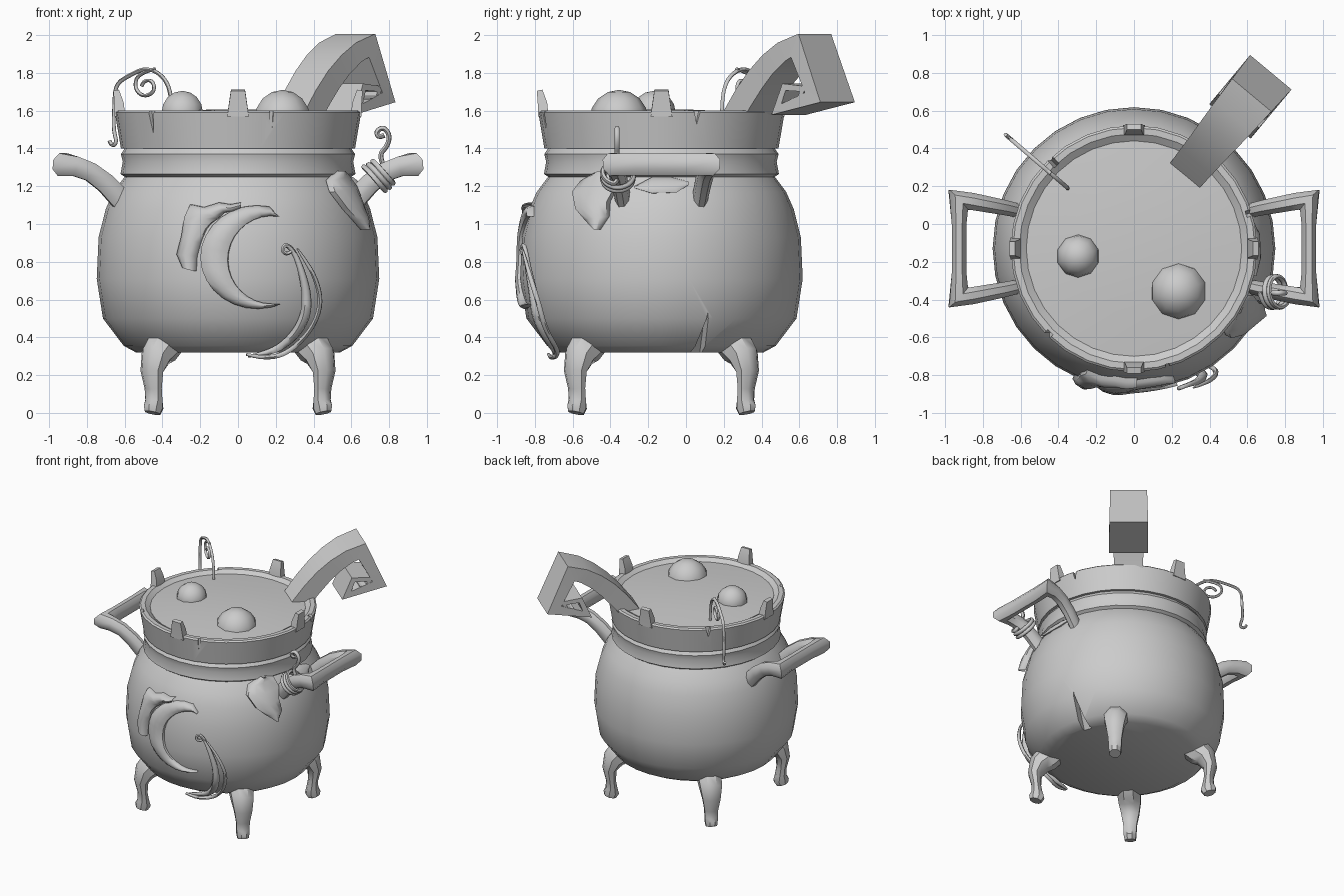
import bpy, bmesh, math
from mathutils import Vector as V

if "Cube" in bpy.data.objects:
    bpy.data.objects.remove(bpy.data.objects["Cube"])

C = V((0, -0.13, 0))  # cauldron axis
BODY = [(.54, .32), (.605, .355), (.715, .5), (.748, .71), (.738, .93), (.70, 1.08), (.66, 1.17), (.60, 1.25)]


def finish(ob, angle=40):
    bpy.ops.object.select_all(action='DESELECT')
    ob.select_set(True)
    bpy.context.view_layer.objects.active = ob
    bpy.ops.object.shade_smooth_by_angle(angle=math.radians(angle))
    return ob


def mesh_object(name, verts, faces, smooth=40):
    me = bpy.data.meshes.new(name)
    me.from_pydata([tuple(v) for v in verts], [], faces)
    bm = bmesh.new()
    bm.from_mesh(me)
    bmesh.ops.remove_doubles(bm, verts=bm.verts, dist=1e-5)
    bmesh.ops.recalc_face_normals(bm, faces=bm.faces)
    bm.to_mesh(me)
    bm.free()
    ob = bpy.data.objects.new(name, me)
    bpy.context.collection.objects.link(ob)
    return finish(ob, smooth) if smooth else ob


def grid_faces(rows, n, wrap=True):
    return [(i * n + j, i * n + (j + 1) % n, (i + 1) * n + (j + 1) % n, (i + 1) * n + j)
            for i in range(rows - 1) for j in range(n if wrap else n - 1)]


def polar(r, a, z):
    return C + V((r * math.cos(a), r * math.sin(a), z))


def lathe(name, prof, n=32, smooth=40):
    rows = len(prof)
    verts = [polar(r, 2 * math.pi * j / n, z) for r, z in prof for j in range(n)]
    faces = grid_faces(rows, n) + [tuple(range(n)), tuple((rows - 1) * n + j for j in range(n))]
    return mesh_object(name, verts, faces, smooth)


def sweep(name, pts, sizes, ref, sides=8, smooth=40):
    """Mitred sweep; sizes are (across, along ref) full widths."""
    pts, ref, verts, k = [V(p) for p in pts], V(ref), [], len(pts)
    for i, p in enumerate(pts):
        a = (p - pts[i - 1]).normalized() if i else (pts[1] - p).normalized()
        b = (pts[i + 1] - p).normalized() if i < k - 1 else a
        t = (a + b).normalized()
        side = t.cross(ref).normalized()
        up = side.cross(t)
        m = min(1 / max(t.dot(a), .1), 1.8)
        for j in range(sides):
            g = 2 * math.pi * (j + .5) / sides
            f = .5 / math.cos(math.pi / sides)
            verts.append(p + side * math.cos(g) * f * sizes[i][0] * m + up * math.sin(g) * f * sizes[i][1])
    faces = grid_faces(k, sides) + [tuple(range(sides)), tuple((k - 1) * sides + j for j in range(sides))]
    return mesh_object(name, verts, faces, smooth)


def body_r(z):
    z = min(max(z, BODY[0][1]), BODY[-1][1])
    for (r0, z0), (r1, z1) in zip(BODY, BODY[1:]):
        if z <= z1:
            return r0 + (r1 - r0) * (z - z0) / (z1 - z0)
    return BODY[-1][0]


def on_body(u, z, off, az=-90):
    r = body_r(z)
    return polar(r + off, math.radians(az) + math.asin(u / r), z)


def relief(name, edge_a, edge_b, h, az=-90, lift=0):
    """Raised strip hugging the body between two edges given as (u, z)."""
    prof = [(0, -.02), (.03, h * .5), (.25, h), (.5, h * 1.15), (.75, h), (.97, h * .5), (1, -.02)]
    verts = [on_body(a[0] + (b[0] - a[0]) * f, a[1] + (b[1] - a[1]) * f, o + lift, az)
             for a, b in zip(edge_a, edge_b) for f, o in prof]
    return mesh_object(name, verts, grid_faces(len(edge_a), len(prof), False), 50)


def tendril(name, pts, depth, radii=None):
    cu = bpy.data.curves.new(name, 'CURVE')
    cu.dimensions, cu.bevel_depth, cu.bevel_resolution = '3D', depth, 1
    cu.use_fill_caps, cu.resolution_u = True, 4
    sp = cu.splines.new('NURBS')
    sp.points.add(len(pts) - 1)
    for i, p in enumerate(pts):
        sp.points[i].co = (*p, 1)
        sp.points[i].radius = radii[i] if radii else 1
    sp.order_u, sp.use_endpoint_u = 3, True
    ob = bpy.data.objects.new(name, cu)
    bpy.context.collection.objects.link(ob)
    bpy.ops.object.select_all(action='DESELECT')
    ob.select_set(True)
    bpy.context.view_layer.objects.active = ob
    bpy.ops.object.convert(target='MESH')
    return finish(bpy.context.view_layer.objects.active, 60)


# Cauldron: belly, neck band, flared rim and inner lip
pot = lathe("cauldron", BODY + [(.622, 1.265), (.61, 1.33), (.62, 1.37), (.60, 1.40), (.62, 1.401), (.652, 1.59),
                                (.64, 1.60), (.607, 1.60), (.55, 1.56)], smooth=0)
# Chips and cracks: azimuth, inner radius, wide z, point z, half width
for az, r0, z0, z1, w in [(-135, .625, 1.63, 1.48, .025), (-74, .635, 1.63, 1.38, .012), (17, .62, 1.63, 1.53, .025),
                          (133, .60, 1.63, 1.53, .025), (20, .50, .30, .53, .035)]:
    a = math.radians(az)
    tan = V((-math.sin(a), math.cos(a), 0))
    tri = [(-w, z0), (w, z0), (0, z1)]
    vs = [polar(r, a, z) + tan * u for r in (r0, .85) for u, z in tri]
    if z0 < 1:  # belly crack only scores the skin
        vs = [polar(body_r(z) - .05 + d, a, z) + tan * u for d in (0, .2) for u, z in tri]
    cut = mesh_object("chip_cutter", vs, [(0, 1, 2), (3, 4, 5), (0, 1, 4, 3), (1, 2, 5, 4), (2, 0, 3, 5)], 0)
    mod = pot.modifiers.new("chip", 'BOOLEAN')
    mod.operation, mod.object, mod.solver = 'DIFFERENCE', cut, 'EXACT'
    bpy.context.view_layer.objects.active = pot
    bpy.ops.object.modifier_apply(modifier=mod.name)
    bpy.data.objects.remove(cut)
finish(pot, 35)

# Brew and bubbles
lathe("brew", [(.57, 1.55), (.57, 1.578), (.35, 1.597), (.12, 1.607)])
for x, y, z, r in [(-.295, -.17, 1.59, .115), (.235, -.355, 1.555, .155)]:
    bpy.ops.mesh.primitive_uv_sphere_add(segments=10, ring_count=8, radius=r, location=(x, y, z))
    bpy.context.object.name = "bubble"
    finish(bpy.context.object, 60)

# Four legs on the diagonals: radius, z, thickness, width
LEG = [(.50, .39, .16, .17), (.56, .35, .18, .17), (.615, .30, .145, .16), (.645, .22, .095, .13),
       (.635, .13, .068, .10), (.63, .07, .08, .095), (.632, .03, .11, .09), (.64, 0, .085, .08)]
for k in range(4):
    a = math.radians(45 + 90 * k)
    sweep("leg", [polar(r, a, z) for r, z, _, _ in LEG], [(t, w) for _, _, t, w in LEG],
          (-math.sin(a), math.cos(a), 0))

# Four rim studs
for k in range(4):
    a = math.radians(90 * k)
    sweep("rim_stud", [polar(.625, a, 1.57), polar(.63, a, 1.64), polar(.645, a, 1.708)],
          [(.055, .115), (.05, .095), (.03, .075)], (-math.sin(a), math.cos(a), 0), 4, 30)

# Side handles: half path mirrored about the middle of the bar
HALF = [(.57, .19, 1.08), (.63, .205, 1.14), (.70, .22, 1.215), (.78, .235, 1.275), (.86, .25, 1.305),
        (.93, .257, 1.315), (.925, .13, 1.315)]
SZ = [(.07, .11), (.075, .11), (.08, .105), (.085, .10), (.09, .105), (.095, .12), (.078, .115)]
for s in (1, -1):
    path = [(s * x, C.y + y, z) for x, y, z in HALF] + [(s * x, C.y - y, z) for x, y, z in HALF[::-1]]
    sweep("side_handle", path, SZ + SZ[::-1], (0, 0, 1), 8, 40)

# Ladle handle with a rolled end: distance, z, thickness, width
d = V((.64, .768, 0)).normalized()
LADLE = [(0, 1.50, .13, .20), (.13, 1.665, .135, .215), (.22, 1.765, .13, .225), (.31, 1.845, .12, .24),
         (.41, 1.91, .11, .255), (.51, 1.945, .10, .27), (.64, 1.67, .075, .285), (.39, 1.607, .05, .285),
         (.44, 1.725, .035, .28), (.57, 1.715, .03, .28), (.54, 1.655, .02, .28), (.49, 1.66, .015, .28)]
sweep("ladle_handle", [V((.28, .27, z)) + d * s for s, z, _, _ in LADLE], [(t, w) for _, _, t, w in LADLE],
      (d.y, -d.x, 0), 4, 35)

# Crescent moon emblem
outer, inner = [], []
for i in range(19):
    f = i / 18
    a, b = math.radians(65 + 232 * f), math.radians(82 + 198 * f)
    outer.append((.10 + .30 * math.cos(a), .825 + .275 * math.sin(a)))
    inner.append((.18 + .23 * math.cos(b), .81 + .232 * math.sin(b)))
outer[0] = inner[0] = (.21, 1.04)
outer[-1] = inner[-1] = (.22, .575)
relief("crescent_moon", outer, inner, .03)

# Moss clump draped over the moon
relief("moss", [(-.29, .77), (-.32, .84), (-.295, .94), (-.28, 1.04), (-.25, 1.105), (-.18, 1.09), (-.10, 1.115),
                (-.04, 1.105), (.015, 1.115)],
       [(-.22, .75), (-.215, .83), (-.195, .90), (-.165, .97), (-.14, 1.0), (-.10, 1.03), (-.07, 1.06),
        (-.03, 1.065), (.015, 1.085)], .04)

# Leaves by the right handle
relief("hanging_leaf", [(0, 1.28), (-.10, 1.23), (-.13, 1.17), (-.08, 1.08), (-.01, 1.02), (.055, .97)],
       [(.03, 1.28), (.10, 1.26), (.125, 1.2), (.105, 1.12), (.115, 1.04), (.075, .97)], .03, -32, .025)
relief("side_leaf", [(-.14, 1.20), (-.05, 1.25), (.05, 1.25), (.14, 1.225)],
       [(-.14, 1.19), (-.05, 1.16), (.08, 1.165), (.14, 1.205)], .02, 0)

# Front tendrils: a thick blade and a thin curl
tendril("front_blade", [on_body(x, z, .035) for x, z in [
    (.05, .30), (.16, .315), (.27, .39), (.34, .50), (.35, .62), (.32, .76), (.28, .86), (.24, .895), (.22, .86),
    (.25, .835), (.275, .86)]], .026, [.3, .7, 1, 1.1, 1, .7, .5, .45, .45, .4, .3])
tendril("front_vine", [on_body(x, z, .06) for x, z in [
    (.04, .31), (.12, .285), (.24, .315), (.36, .44), (.41, .58), (.38, .72), (.31, .84), (.29, .87)]],
    .014, [.6, 1, 1, 1, 1, .9, .6, .3])

# Tendril wound round the right handle
ax, e1 = V((.79, .03, .61)).normalized(), V((-.61, 0, .79)).normalized()
e2 = ax.cross(e1)
coil = [V((.735, -.36, 1.245)) + ax * (.014 * i / 4 - .02) + (e1 * math.cos(i * math.pi / 4) +
        e2 * math.sin(i * math.pi / 4)) * .088 for i in range(21)]
tendril("handle_vine", coil + [V((x, -.365, z)) for x, z in [
    (.74, 1.36), (.79, 1.41), (.805, 1.47), (.77, 1.515), (.73, 1.49), (.745, 1.455), (.775, 1.47)]], .014)

# Tendril arching over the back-left rim
tendril("rim_vine", [(x, .43 - (x + .63) * .857, z) for x, z in [
    (-.35, 1.57), (-.35, 1.68), (-.39, 1.78), (-.48, 1.83), (-.57, 1.79), (-.65, 1.74), (-.655, 1.62), (-.66, 1.50),
    (-.64, 1.43), (-.67, 1.41), (-.68, 1.44)]], .011)
tendril("rim_vine_curl", [(x, .43 - (x + .63) * .857, z) for x, z in [
    (-.44, 1.82), (-.53, 1.80), (-.55, 1.72), (-.50, 1.67), (-.44, 1.70), (-.45, 1.76), (-.50, 1.76), (-.51, 1.73)]],
    .010)
